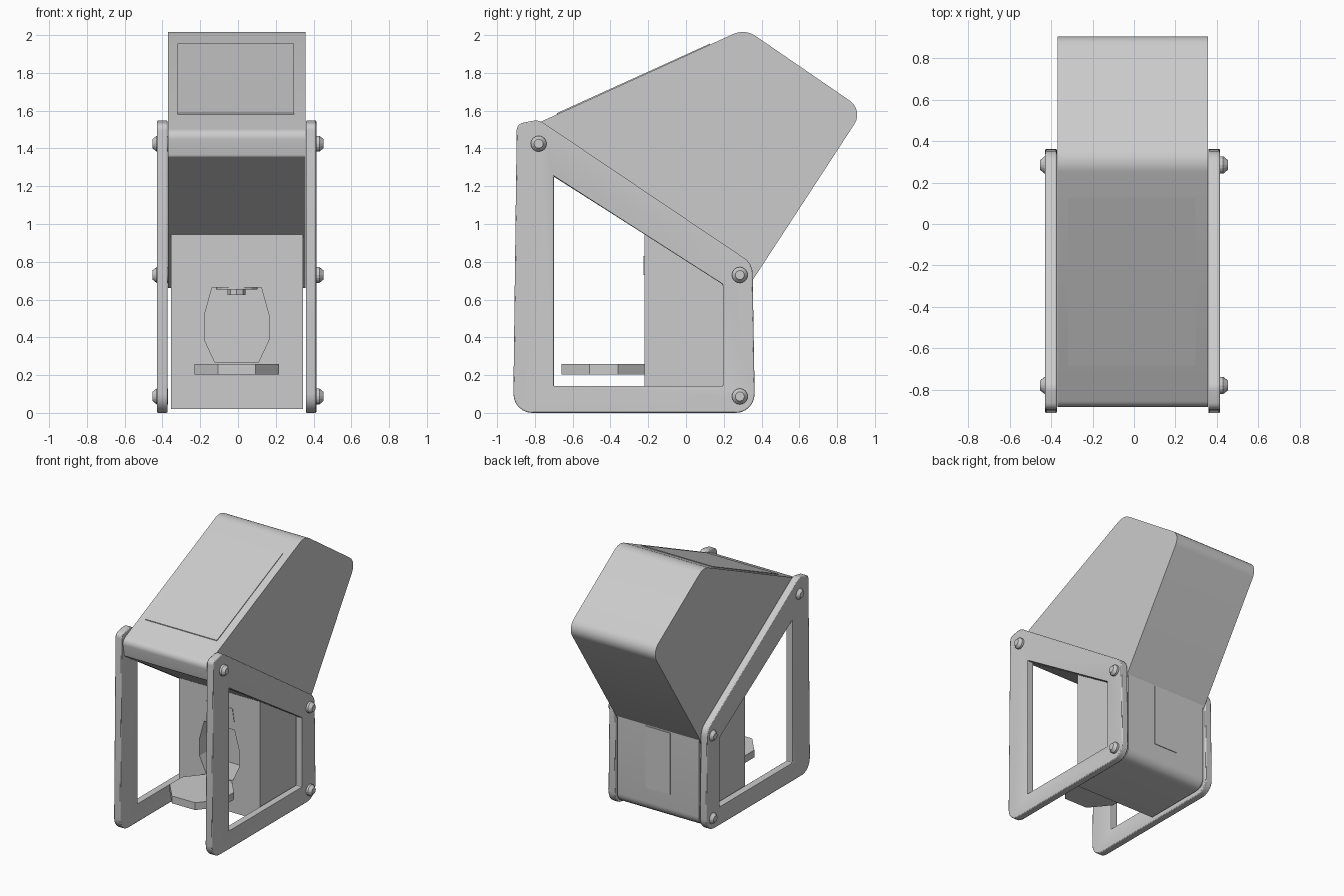
import bpy, bmesh, math
from mathutils import Vector, Matrix

if "Cube" in bpy.data.objects:
    bpy.data.objects.remove(bpy.data.objects["Cube"])

CX = -0.007  # middle of the body and frames


def rounded(points, seg=6):
    """Polygon points (a, b, radius) with rounded corners."""
    out, n = [], len(points)
    for i, (a, b, r) in enumerate(points):
        p = Vector((a, b))
        if r == 0:
            out.append(p)
            continue
        d0 = (Vector(points[i - 1][:2]) - p).normalized()
        d1 = (Vector(points[(i + 1) % n][:2]) - p).normalized()
        half = d0.angle(d1) / 2
        c = p + (d0 + d1).normalized() * (r / math.sin(half))
        s = p + d0 * (r / math.tan(half)) - c
        e = p + d1 * (r / math.tan(half)) - c
        turn = math.atan2(s.x * e.y - s.y * e.x, s.dot(e))
        out += [c + Matrix.Rotation(turn * k / seg, 2) @ s for k in range(seg + 1)]
    return out


def prism(name, points, lo, hi, axis='X'):
    """Extrude a 2D profile from lo to hi along an axis."""
    place = {'X': lambda p, t: (t, p.x, p.y),
             'Y': lambda p, t: (p.x, t, p.y),
             'Z': lambda p, t: (p.x, p.y, t)}[axis]
    bm = bmesh.new()
    face = bm.faces.new([bm.verts.new(place(p, lo)) for p in rounded(points)])
    new = bmesh.ops.extrude_face_region(bm, geom=[face])['geom']
    shift = Vector(place(Vector((0, 0)), hi - lo))
    bmesh.ops.translate(bm, vec=shift, verts=[v for v in new if isinstance(v, bmesh.types.BMVert)])
    bmesh.ops.recalc_face_normals(bm, faces=bm.faces)
    return add(name, bm)


def add(name, bm):
    me = bpy.data.meshes.new(name)
    bm.to_mesh(me)
    bm.free()
    ob = bpy.data.objects.new(name, me)
    bpy.context.collection.objects.link(ob)
    return ob


def cut(ob, cutter):
    m = ob.modifiers.new("cut", 'BOOLEAN')
    m.operation, m.solver, m.object = 'DIFFERENCE', 'EXACT', cutter
    cutter.hide_render = True
    cutter.hide_set(True)


def bevel(ob, width, seg=2):
    m = ob.modifiers.new("bevel", 'BEVEL')
    m.width, m.segments, m.limit_method, m.angle_limit = width, seg, 'ANGLE', math.radians(50)


def smooth(ob):
    bpy.ops.object.select_all(action='DESELECT')
    ob.select_set(True)
    bpy.context.view_layer.objects.active = ob
    bpy.ops.object.shade_smooth_by_angle(angle=math.radians(30))


def cone(name, r1, r2, depth, matrix, sides):
    bm = bmesh.new()
    bmesh.ops.create_cone(bm, cap_ends=True, segments=sides, radius1=r1, radius2=r2,
                          depth=depth, matrix=matrix)
    return add(name, bm)


# Upper head housing
head = prism("head_housing", [(-0.89, 1.486, 0.05), (-0.868, 1.357, 0.02), (0.23, 0.66, 0),
                              (0.325, 0.66, 0), (0.94, 1.603, 0.09), (0.312, 2.034, 0.12)],
             -0.37, 0.357)
smooth(head)

# Display panel on the sloped top
prism("display_panel", [(-0.68, 1.56, 0), (0.13, 1.928, 0), (0.127, 1.955, 0), (-0.683, 1.587, 0)],
      -0.32, 0.297)

# Lower body with a cup-shaped niche in its front
body = prism("lower_body", [(-0.22, 0.02, 0), (0.35, 0.02, 0.08), (0.35, 0.78, 0), (-0.22, 1.05, 0)],
             -0.355, 0.345)
niche = prism("niche_cutter", [(x + CX, z, 0) for x, z in
              [(-0.115, 0.268), (0.115, 0.268), (0.17, 0.385), (0.17, 0.52),
               (0.13, 0.665), (-0.13, 0.665), (-0.17, 0.52), (-0.17, 0.385)]], -0.3, 0.02, 'Y')
cut(body, niche)
smooth(body)

# Spout cover, spout flange and nozzle
prism("spout_cover", [(-0.137, 0.73, 0), (0.123, 0.73, 0), (0.108, 0.83, 0), (-0.122, 0.83, 0)],
      -0.224, -0.2, 'Y')
cone("spout_flange", 0.11, 0.11, 0.015, Matrix.Translation((CX, -0.11, 0.66)), 16)
cone("nozzle", 0.048, 0.048, 0.04, Matrix.Translation((CX, -0.11, 0.645)), 8)

# Octagonal tray
prism("tray", [(-0.107, -0.66, 0), (0.093, -0.66, 0), (0.217, -0.51, 0), (0.217, -0.36, 0),
               (0.093, -0.21, 0), (-0.107, -0.21, 0), (-0.231, -0.36, 0), (-0.231, -0.51, 0)],
      0.203, 0.26, 'Z')

# Service panel on the back
prism("back_panel", [(-0.11, 0.21, 0), (0.10, 0.21, 0), (0.10, 0.69, 0), (-0.11, 0.69, 0)],
      0.34, 0.355, 'Y')

# Side frames with window openings, and their bolts
window = prism("window_cutter", [(-0.70, 0.142, 0), (0.195, 0.142, 0), (0.195, 0.68, 0),
                                 (-0.70, 1.253, 0)], -0.6, 0.6)
for side, s in (("left", -1), ("right", 1)):
    inner, outer = sorted((CX + s * 0.366, CX + s * 0.422))
    frame = prism(side + "_frame", [(-0.915, 0.0, 0.1), (0.365, 0.0, 0.1), (0.352, 0.79, 0.1),
                                    (-0.78, 1.552, 0.07), (-0.896, 1.53, 0.04)], inner, outer)
    cut(frame, window)
    bevel(frame, 0.006)
    smooth(frame)
    for i, (y, z) in enumerate([(-0.78, 1.425), (0.285, 0.73), (0.285, 0.087)]):
        turn = Matrix.Rotation(s * math.pi / 2, 4, 'Y')
        base = s * 0.40
        cone(f"{side}_bolt_base_{i}", 0.042, 0.042, 0.06,
             Matrix.Translation((s * 0.401, y, z)) @ turn, 16)
        cone(f"{side}_bolt_cap_{i}", 0.042, 0.024, 0.022,
             Matrix.Translation((s * 0.442, y, z)) @ turn, 16)
